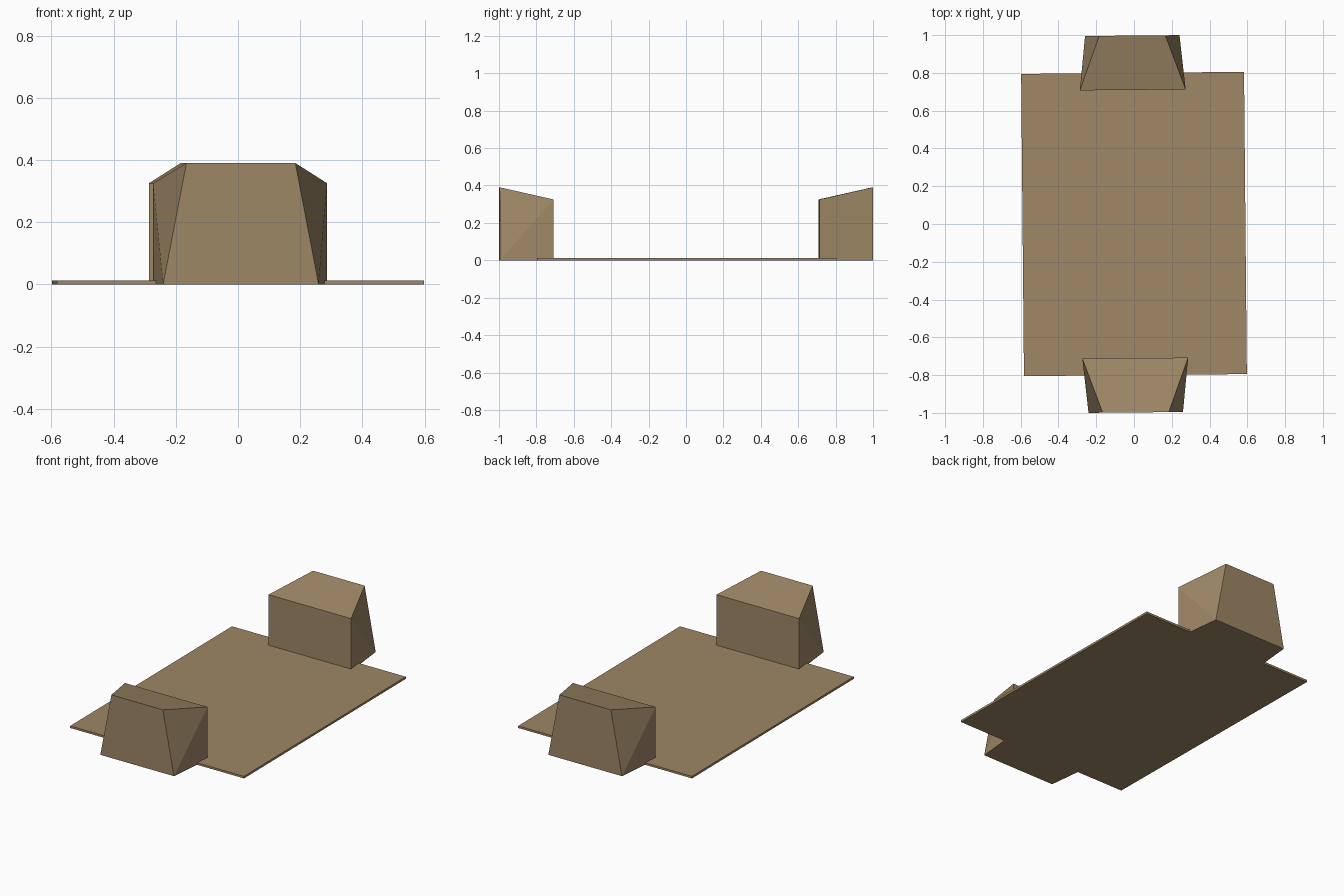
import bpy, bmesh, math
from mathutils import Matrix

if "Cube" in bpy.data.objects:
    bpy.data.objects.remove(bpy.data.objects["Cube"])

TILT = Matrix.Rotation(0.0093, 4, 'Z')  # the whole model is turned very slightly

sand = bpy.data.materials.new("sandy_brown")
sand.diffuse_color = (0.342, 0.243, 0.133, 1)
sand.use_nodes = True
sand.node_tree.nodes["Principled BSDF"].inputs["Base Color"].default_value = sand.diffuse_color


def finish(name, bm, matrix):
    bmesh.ops.transform(bm, matrix=matrix, verts=bm.verts)
    bmesh.ops.recalc_face_normals(bm, faces=bm.faces)
    mesh = bpy.data.meshes.new(name)
    bm.to_mesh(mesh)
    bm.free()
    mesh.materials.append(sand)
    obj = bpy.data.objects.new(name, mesh)
    bpy.context.collection.objects.link(obj)


# Thin floor plate
bm = bmesh.new()
bmesh.ops.create_cube(bm, size=1)
bmesh.ops.transform(bm, verts=bm.verts,
                    matrix=Matrix.Translation((0, 0, 0.0065)) @ Matrix.Diagonal((1.18, 1.6, 0.013, 1)))
finish("floor_plate", bm, TILT)


# End block: convex hull of a wide inner rectangle and a tapered, taller outer face
def end_block(name, turn):
    bm = bmesh.new()
    for half_width, y, z in [(0.28, -0.71, 0), (0.28, -0.71, 0.325),
                             (0.25, -0.9975, 0), (0.175, -0.9975, 0.39)]:
        for side in (-1, 1):
            bm.verts.new((side * half_width, y, z))
    bmesh.ops.convex_hull(bm, input=bm.verts)
    finish(name, bm, TILT @ Matrix.Rotation(turn, 4, 'Z'))


end_block("front_block", 0)
end_block("back_block", math.pi)
